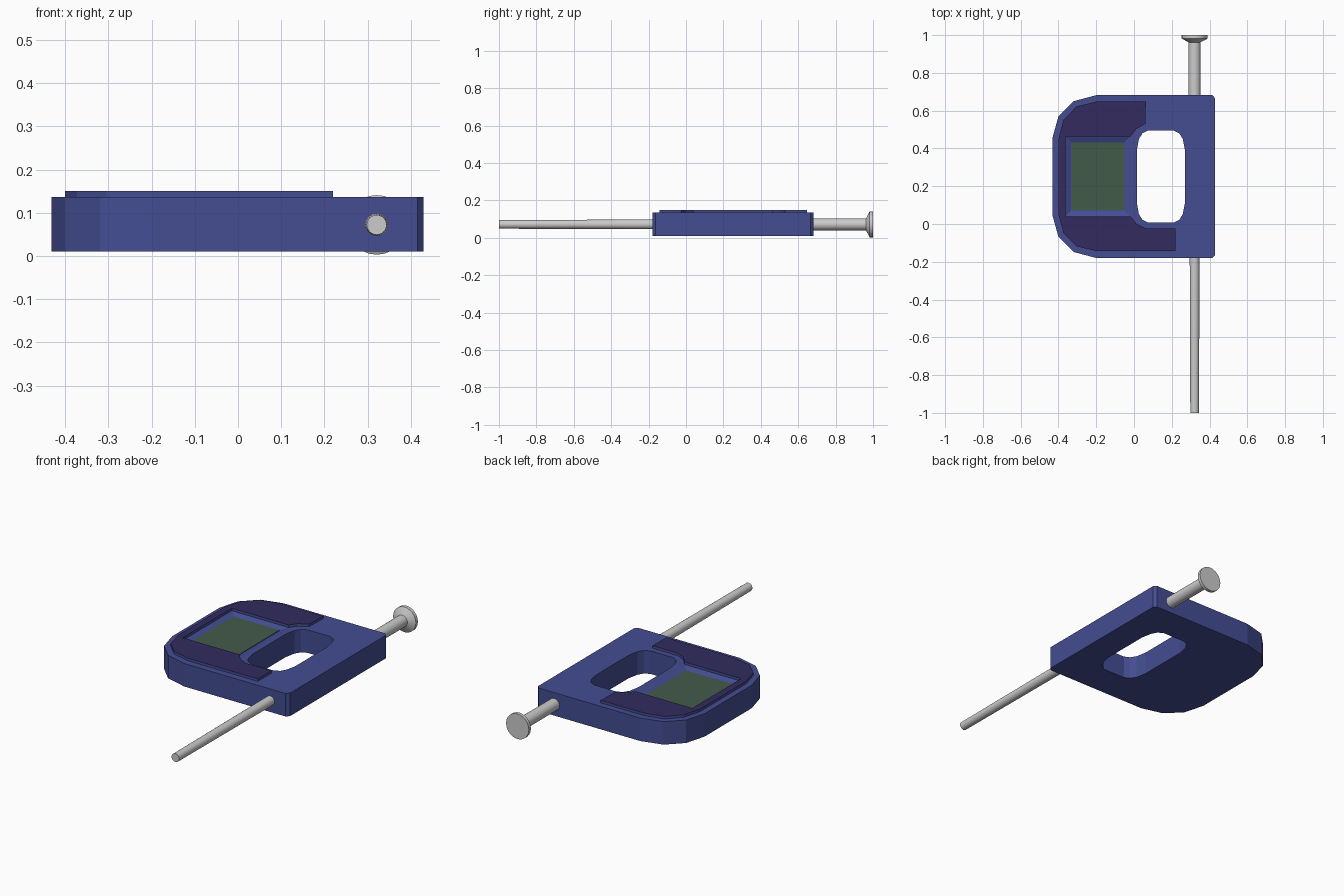
import bpy, bmesh, math

if "Cube" in bpy.data.objects:
    bpy.data.objects.remove(bpy.data.objects["Cube"])

CY = 0.251  # symmetry line of the body along y


def material(name, rgb):
    m = bpy.data.materials.new(name)
    m.diffuse_color = (*rgb, 1)
    m.use_nodes = True
    m.node_tree.nodes["Principled BSDF"].inputs["Base Color"].default_value = m.diffuse_color
    return m


blue = material("body_blue", (0.058, 0.075, 0.29))
purple = material("panel_purple", (0.032, 0.024, 0.115))
green = material("screen_green", (0.055, 0.105, 0.068))


def finish(bm, name, mats=()):
    bmesh.ops.recalc_face_normals(bm, faces=bm.faces[:])
    me = bpy.data.meshes.new(name)
    bm.to_mesh(me)
    bm.free()
    for m in mats:
        me.materials.append(m)
    ob = bpy.data.objects.new(name, me)
    bpy.context.collection.objects.link(ob)
    return ob


def ring(bm, pts, z):
    return [bm.verts.new((x, y, z)) for x, y in pts]


def walls(bm, a, b):
    n = len(a)
    for i in range(n):
        j = (i + 1) % n
        bm.faces.new((a[i], a[j], b[j], b[i]))


def cap(bm, *rings):
    edges = []
    for r in rings:
        for i, v in enumerate(r):
            w = r[(i + 1) % len(r)]
            edges.append(bm.edges.get((v, w)) or bm.edges.new((v, w)))
    bmesh.ops.triangle_fill(bm, edges=edges, use_beauty=True)


def mirrored(half):
    return half + [(x, 2 * CY - y) for x, y in reversed(half)]


def rect(x0, x1, y0, y1):
    return [(x0, y0), (x1, y0), (x1, y1), (x0, y1)]


# body: faceted plate with grip opening and sloped screen recess
outline = mirrored([(0.43, 0.665), (0.415, 0.682), (-0.2, 0.682), (-0.32, 0.65),
                    (-0.4, 0.57), (-0.432, 0.455)])
opening = mirrored([(0.27, 0.39), (0.258, 0.45), (0.24, 0.48), (0.21, 0.495),
                    (0.075, 0.495), (0.045, 0.48), (0.026, 0.45), (0.015, 0.39)])
bm = bmesh.new()
top_out, bot_out = ring(bm, outline, 0.136), ring(bm, outline, 0.01)
top_in, bot_in = ring(bm, opening, 0.136), ring(bm, opening, 0.01)
rec_top = ring(bm, rect(-0.362, -0.02, 0.04, 0.463), 0.136)
rec_bot = ring(bm, rect(-0.333, -0.05, 0.072, 0.432), 0.122)
walls(bm, top_out, bot_out)
walls(bm, top_in, bot_in)
walls(bm, rec_top, rec_bot)
cap(bm, top_out, top_in, rec_top)
cap(bm, bot_out, bot_in)
bm.faces.new(rec_bot)
finish(bm, "body", [blue])

# screen set in the recess
bm = bmesh.new()
r = rect(-0.332, -0.051, 0.073, 0.431)
a, b = ring(bm, r, 0.125), ring(bm, r, 0.119)
walls(bm, a, b)
bm.faces.new(a)
bm.faces.new(b)
finish(bm, "screen", [green])

# raised C-shaped panel with dark top and blue sides
panel = [(0.063, 0.648), (-0.2, 0.648), (-0.305, 0.622), (-0.373, 0.552),
         (-0.4, 0.45), (-0.4, 0.052), (-0.373, -0.05), (-0.305, -0.118),
         (-0.2, -0.143), (0.22, -0.143), (0.22, -0.025), (0.066, -0.025),
         (0.015, 0.0), (-0.018, 0.04), (-0.362, 0.04), (-0.362, 0.463),
         (-0.018, 0.463), (0.012, 0.503), (0.06, 0.53)]
bm = bmesh.new()
a, b = ring(bm, panel, 0.15), ring(bm, panel, 0.134)
walls(bm, a, b)
cap(bm, a)
cap(bm, b)
for f in bm.faces:
    if all(v.co.z > 0.145 for v in f.verts):
        f.material_index = 1
finish(bm, "raised_panel", [blue, purple])

# pin: slightly tapered rod with a flared head, revolved about y
profile = [(-1.0, 0.023), (-0.18, 0.026), (0.68, 0.032), (0.962, 0.032),
           (0.982, 0.069), (1.0, 0.069)]
SEG = 24
bm = bmesh.new()
rings = []
for y, rad in profile:
    rings.append([bm.verts.new((0.321 + rad * math.cos(2 * math.pi * i / SEG), y,
                                0.072 + rad * math.sin(2 * math.pi * i / SEG)))
                  for i in range(SEG)])
for p, q in zip(rings, rings[1:]):
    walls(bm, p, q)
bm.faces.new(rings[0])
bm.faces.new(rings[-1])
pin = finish(bm, "pin")
bpy.context.view_layer.objects.active = pin
pin.select_set(True)
bpy.ops.object.shade_smooth_by_angle(angle=math.radians(30))
